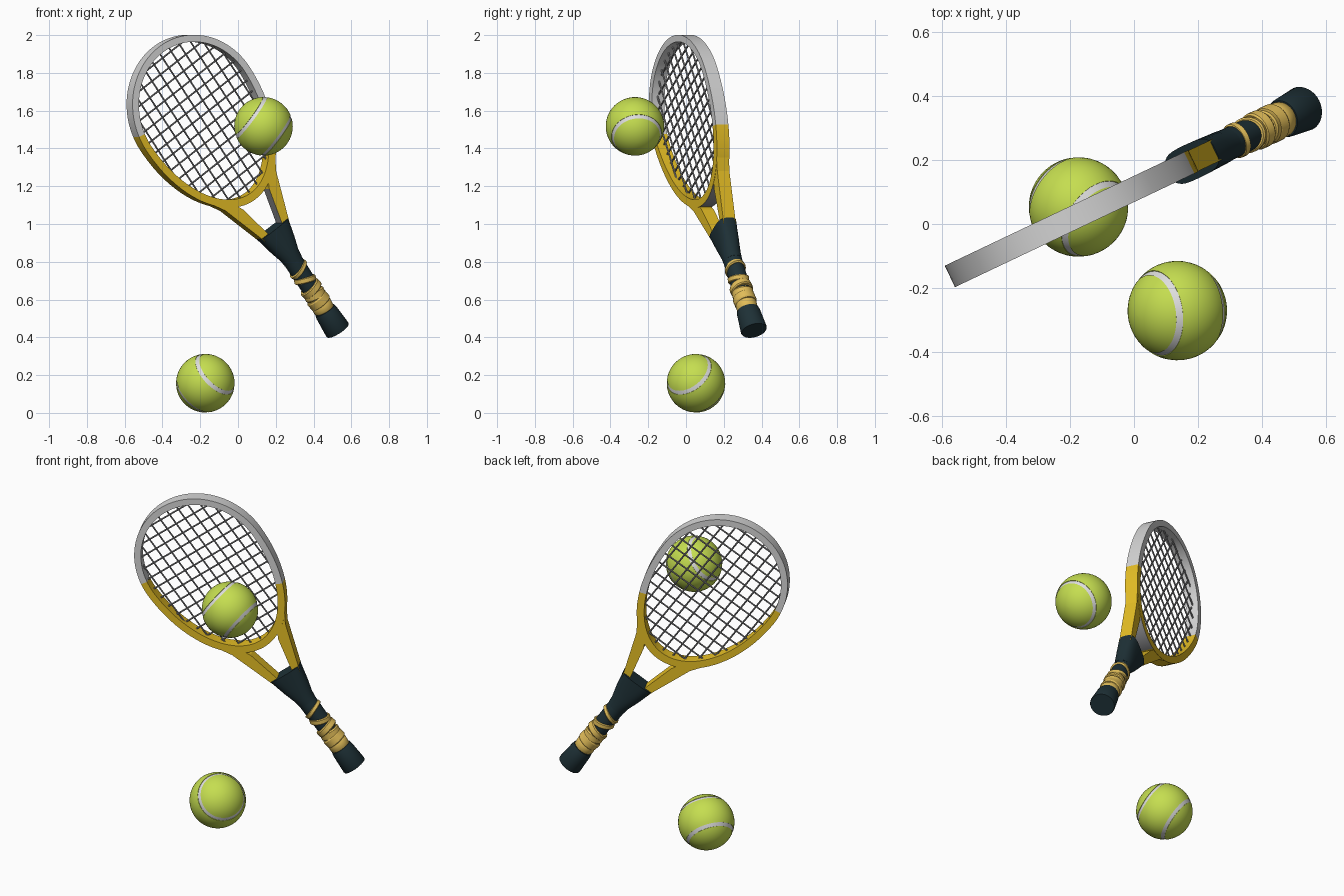
import bpy, bmesh, math
from mathutils import Matrix, Vector

if "Cube" in bpy.data.objects:
    bpy.data.objects.remove(bpy.data.objects["Cube"])


def material(name, rgb):
    m = bpy.data.materials.new(name)
    m.diffuse_color = (*rgb, 1)
    m.use_nodes = True
    m.node_tree.nodes["Principled BSDF"].inputs["Base Color"].default_value = m.diffuse_color
    return m


FELT = material("ball_green", (0.56, 0.73, 0.08))
SEAM = material("seam_white", (0.73, 0.73, 0.73))
SILVER = material("frame_silver", (0.66, 0.66, 0.66))
GOLD = material("frame_gold", (0.78, 0.51, 0.018))
DARK = material("grip_dark", (0.013, 0.030, 0.037))
WRAP = material("wrap_yellow", (0.76, 0.51, 0.10))
STRING = material("string_grey", (0.28, 0.28, 0.29))

# Racket frame: local x across, y through the head, z from butt to tip
A, T = math.radians(25.4), math.radians(35.5)
U = Vector((math.cos(A), math.sin(A), 0))
Z = Vector((0, 0, 1))
X = U * math.cos(T) + Z * math.sin(T)
Y = Vector((-math.sin(A), math.cos(A), 0))
D = Z * math.cos(T) - U * math.sin(T)
BUTT = Vector((0.522, 0.357, 0.447))
RACKET = Matrix.Translation(BUTT) @ Matrix((X, Y, D)).transposed().to_4x4()


def finish(name, bm, mats, matrix, smooth=True):
    bmesh.ops.recalc_face_normals(bm, faces=bm.faces)
    me = bpy.data.meshes.new(name)
    bm.to_mesh(me)
    bm.free()
    for m in mats:
        me.materials.append(m)
    ob = bpy.data.objects.new(name, me)
    bpy.context.collection.objects.link(ob)
    ob.matrix_world = matrix
    if smooth:
        bpy.ops.object.select_all(action='DESELECT')
        ob.select_set(True)
        bpy.context.view_layer.objects.active = ob
        bpy.ops.object.shade_smooth_by_angle(angle=math.radians(32))
    return ob


def power(v, e):
    return math.copysign(abs(v) ** e, v)


def lathe(name, profile, mats, matrix, n=32, rule=lambda i: 0):
    """Profile rows are (height, x radius, y radius, optional corner exponent)."""
    bm = bmesh.new()
    rings = []
    for h, rx, ry, *e in profile:
        e = e[0] if e else 1
        rings.append([bm.verts.new((rx * power(math.cos(2 * math.pi * k / n), e),
                                    ry * power(math.sin(2 * math.pi * k / n), e), h))
                      for k in range(n)])
    for i in range(len(rings) - 1):
        for k in range(n):
            j = (k + 1) % n
            f = bm.faces.new((rings[i][k], rings[i][j], rings[i + 1][j], rings[i + 1][k]))
            f.material_index = rule(i)
    bm.faces.new(rings[0])
    bm.faces.new(rings[-1])
    return finish(name, bm, mats, matrix)


# Head hoop, egg shaped, rectangular section
CS, HALF, TOP, LOW = 1.43, 0.375, 0.398, 0.587


def hoop_point(t, inset=0.0):
    a = TOP if math.sin(t) > 0 else LOW
    nrm = Vector((math.cos(t) / HALF, math.sin(t) / a)).normalized()
    return Vector((HALF * math.cos(t), CS + a * math.sin(t))) - nrm * inset


def is_gold(p, s):
    w = RACKET @ Vector((p, 0, s))
    u = w.x / math.cos(A)
    return w.z < 1.455 + 0.105 * (u + 0.56)


N, DEPTH = 96, 0.037
bm = bmesh.new()
loops = []
for k in range(N):
    t = 2 * math.pi * k / N
    o, i = hoop_point(t), hoop_point(t, 0.037 - 0.006 * min(0, math.sin(t)))
    loops.append([bm.verts.new(c) for c in ((o.x, -DEPTH, o.y), (o.x, DEPTH, o.y),
                                            (i.x, DEPTH, i.y), (i.x, -DEPTH, i.y))])
for k in range(N):
    a, b = loops[k], loops[(k + 1) % N]
    mid = hoop_point(2 * math.pi * (k + 0.5) / N)
    for q in range(4):
        r = (q + 1) % 4
        f = bm.faces.new((a[q], a[r], b[r], b[q]))
        f.material_index = int(is_gold(mid.x, mid.y))
        if q == 0 and mid.y < 1 and abs(mid.x) < 0.10:   # grey underside of the bridge
            f.material_index = 2
finish("head_hoop", bm, [SILVER, GOLD, STRING], RACKET)

# Throat arms, with a grey wall facing the gap on the right arm
ARM = [(0.226, 0.965), (0.182, 0.895), (0.078, 0.60), (0.038, 0.60), (0.094, 0.84), (0.125, 0.90)]
for side, label in ((1, "right"), (-1, "left")):
    bm = bmesh.new()
    rows = [[bm.verts.new((side * p, y, s)) for p, s in ARM] for y in (-0.0355, 0.0355)]
    for row in rows:
        bm.faces.new(row)
    for k in range(len(ARM)):
        j = (k + 1) % len(ARM)
        f = bm.faces.new((rows[0][k], rows[0][j], rows[1][j], rows[1][k]))
        f.material_index = int(k == 3 and side == 1)
    finish("throat_arm_" + label, bm, [GOLD, STRING], RACKET, smooth=False)

# String bed
bm = bmesh.new()


def rod(a, b, r=0.0048):
    a, b = Vector(a), Vector(b)
    rot = (b - a).to_track_quat('Z', 'Y').to_matrix().to_4x4()
    bmesh.ops.create_cone(bm, cap_ends=True, segments=8, radius1=r, radius2=r,
                          depth=(b - a).length,
                          matrix=Matrix.Translation((a + b) / 2) @ rot)


W, HT, HL = HALF - 0.025, TOP - 0.025, LOW - 0.025
for k in range(-5, 6):
    p = k * 0.061
    c = math.sqrt(1 - (p / W) ** 2)
    rod((p, -0.004, CS - HL * c), (p, -0.004, CS + HT * c))
for k in range(14):
    s = 0.925 + k * 0.064
    c = math.sqrt(max(0, 1 - ((s - CS) / (HT if s > CS else HL)) ** 2))
    rod((-W * c, 0.004, s), (W * c, 0.004, s))
finish("strings", bm, [STRING], RACKET)

# Handle: butt cap, core and oval collar
lathe("butt_cap", [(-.014, .066, .068), (-.008, .069, .071), (.10, .062, .063), (.118, .058, .059)],
      [DARK], RACKET)
lathe("handle_core", [(.10, .049, .049), (.30, .049, .049), (.47, .052, .050)], [DARK], RACKET)
lathe("collar", [(.44, .053, .050), (.475, .057, .052), (.55, .078, .054, .8),
                 (.65, .100, .056, .6)], [DARK], RACKET)


# Grip wrap: tilted overlapping bands
def band(name, s, half, r, tilt):
    m = RACKET @ Matrix.Translation((0, 0, s)) @ Matrix.Rotation(math.radians(tilt), 4, 'Y')
    k = 1 / math.cos(math.radians(tilt))
    lathe(name, [(-half, (r - .005) * k, r - .005), (-half * .7, r * k, r),
                 (half * .7, r * k, r), (half, (r - .005) * k, r - .005)], [WRAP], m)


for i, (s, half, r, tilt) in enumerate([(.143, .027, .056, 6), (.183, .025, .060, -8),
                                        (.222, .024, .057, 8), (.258, .020, .060, -14),
                                        (.318, .015, .056, 20), (.385, .012, .056, -22)]):
    band("grip_band_%d" % (i + 1), s, half, r, tilt)


# Balls: sphere turned about the seam axis, with two sunken white seams
def ball(name, centre, r, axis, seam=56.0, width=4.0):
    lips = (seam - width, seam + width, 180 - seam - width, 180 - seam + width)
    rows = []
    for d in sorted([1] + list(range(6, 175, 6)) + [179] + list(lips)):
        if any(0 < abs(d - e) < 2 for e in lips) and d not in lips:
            continue
        inside = min(abs(d - seam), abs(d - 180 + seam)) < width - 0.01
        if d in lips:
            sunk = [(d, r), (d, r * .985)]
            rows += sunk if d in (lips[0], lips[2]) else sunk[::-1]
        else:
            rows.append((d, r * .985 if inside else r))
    prof = [(q * math.cos(math.radians(d)), q * math.sin(math.radians(d)),
             q * math.sin(math.radians(d))) for d, q in rows]

    def rule(i):
        d = (rows[i][0] + rows[i + 1][0]) / 2
        return int(min(abs(d - seam), abs(d - 180 + seam)) < width - 0.01)

    rot = Vector(axis).to_track_quat('Z', 'Y').to_matrix().to_4x4()
    lathe(name, prof, [FELT, SEAM], Matrix.Translation(centre) @ rot, 48, rule)


ball("upper_ball", (0.135, -0.27, 1.517), 0.155, (-0.80, -0.11, 0.59))
ball("lower_ball", (-0.173, 0.053, 0.157), 0.155, (0.64, -0.47, 0.60))
